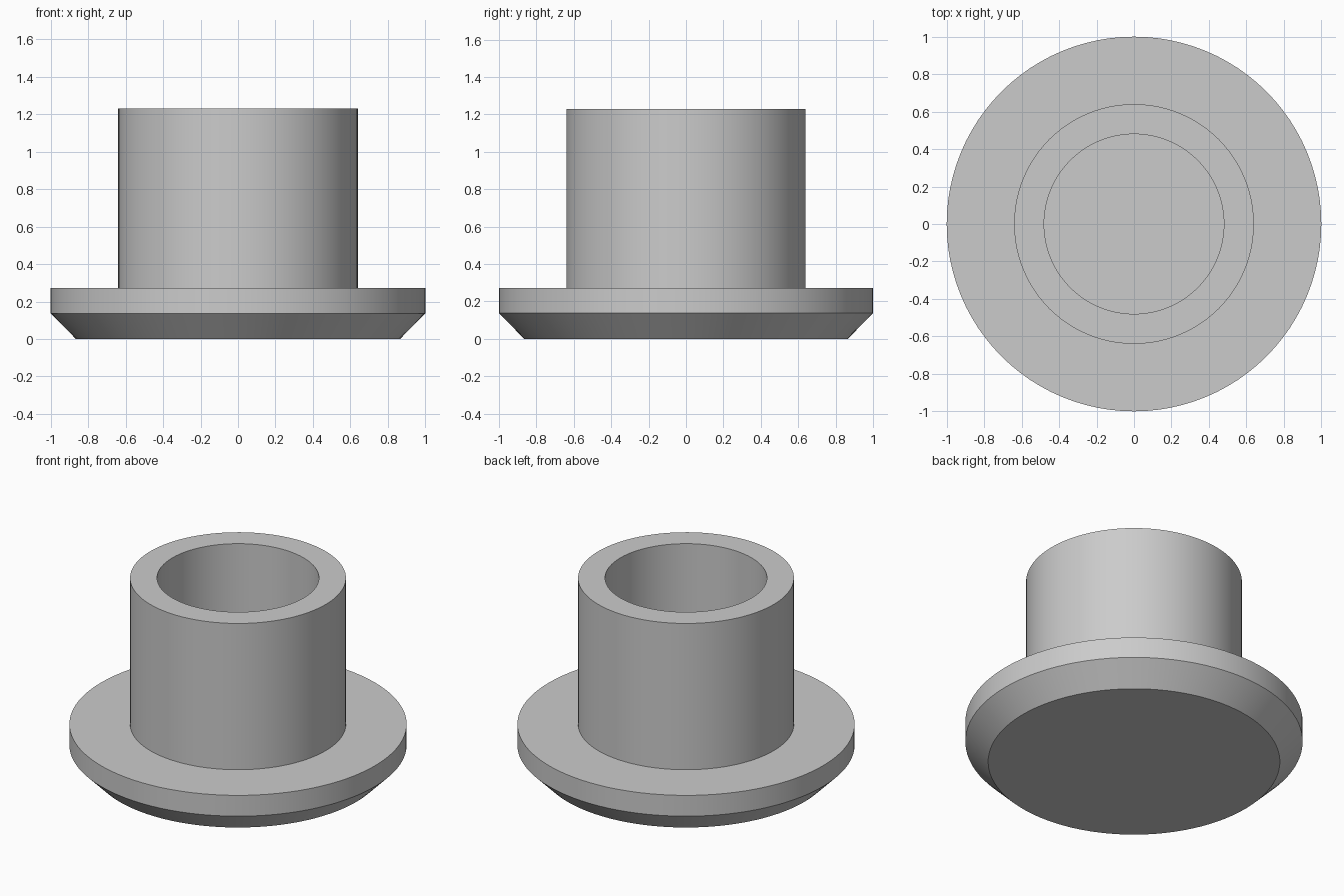
import bpy, bmesh, math

SEGMENTS = 96

cube = bpy.data.objects.get("Cube")
if cube:
    bpy.data.objects.remove(cube, do_unlink=True)

# Single grey material
grey = bpy.data.materials.new("plain_grey")
grey.use_nodes = True
colour = (0.6, 0.6, 0.6, 1)
grey.diffuse_color = colour
grey.node_tree.nodes["Principled BSDF"].inputs["Base Color"].default_value = colour


def lathe(name, profile):
    """Revolve a (radius, height) profile around z, capping both open ends."""
    bm = bmesh.new()
    rings = []
    for r, z in profile:
        angles = [math.tau * i / SEGMENTS for i in range(SEGMENTS)]
        rings.append([bm.verts.new((r * math.cos(a), r * math.sin(a), z)) for a in angles])
    for low, high in zip(rings, rings[1:]):
        for i in range(SEGMENTS):
            j = (i + 1) % SEGMENTS
            bm.faces.new((low[i], low[j], high[j], high[i]))
    bm.faces.new(rings[0][::-1])
    bm.faces.new(rings[-1])
    bmesh.ops.recalc_face_normals(bm, faces=bm.faces)
    mesh = bpy.data.meshes.new(name)
    bm.to_mesh(mesh)
    bm.free()
    mesh.materials.append(grey)
    obj = bpy.data.objects.new(name, mesh)
    bpy.context.collection.objects.link(obj)
    bpy.ops.object.select_all(action='DESELECT')
    obj.select_set(True)
    bpy.context.view_layer.objects.active = obj
    bpy.ops.object.shade_smooth_by_angle(angle=math.radians(30))
    return obj


# Chamfered flange, hollow collar and bore floor as one continuous turned solid
lathe("flanged_plug", [
    (0.865, 0), (1, 0.137), (1, 0.273),   # chamfer and rim
    (0.64, 0.273), (0.64, 1.23),          # collar outside
    (0.48, 1.23), (0.48, 0.273),          # collar lip and bore
])
